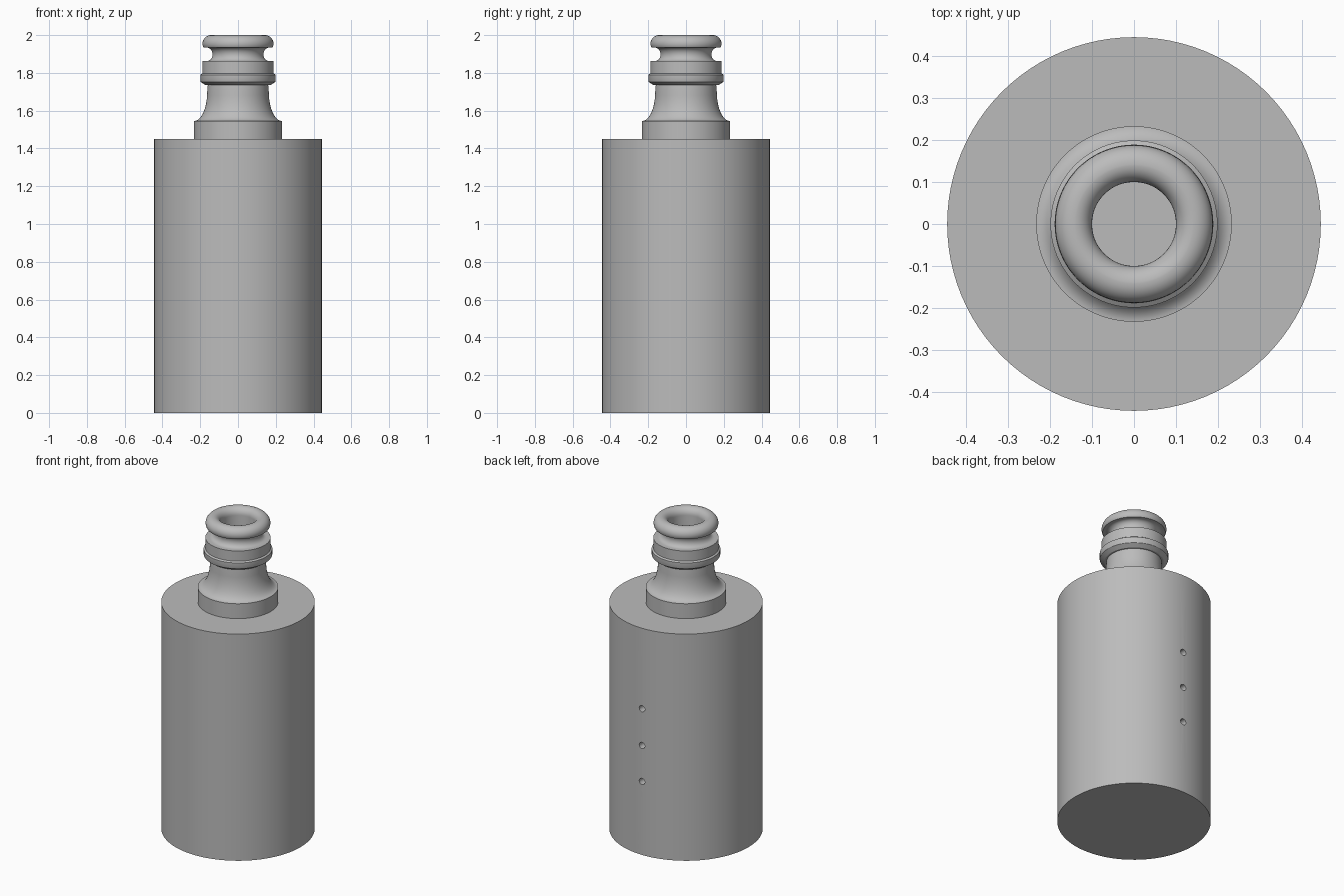
import bpy, bmesh, math

if "Cube" in bpy.data.objects:
    bpy.data.objects.remove(bpy.data.objects["Cube"])

grey = bpy.data.materials.new("plain grey")
grey.diffuse_color = (0.5, 0.5, 0.5, 1)
grey.use_nodes = True
grey.node_tree.nodes["Principled BSDF"].inputs["Base Color"].default_value = grey.diffuse_color


def arc(cx, cz, rx, rz, a0, a1, n=8):
    """Points on an elliptic arc, angles in degrees."""
    pts = []
    for i in range(n + 1):
        a = math.radians(a0 + (a1 - a0) * i / n)
        pts.append((cx + rx * math.cos(a), cz + rz * math.sin(a)))
    return pts


def lathe(name, profile, segments=96):
    """Revolve a (radius, height) profile that starts and ends on the axis."""
    bm = bmesh.new()
    verts = [bm.verts.new((r, 0, z)) for r, z in profile]
    edges = [bm.edges.new(p) for p in zip(verts, verts[1:])]
    bmesh.ops.spin(bm, geom=verts + edges, cent=(0, 0, 0), axis=(0, 0, 1),
                   angle=2 * math.pi, steps=segments)
    bmesh.ops.remove_doubles(bm, verts=bm.verts, dist=1e-5)
    bmesh.ops.recalc_face_normals(bm, faces=bm.faces)
    mesh = bpy.data.meshes.new(name)
    bm.to_mesh(mesh)
    bm.free()
    mesh.materials.append(grey)
    obj = bpy.data.objects.new(name, mesh)
    bpy.context.collection.objects.link(obj)
    return obj


def smooth(obj):
    bpy.ops.object.select_all(action='DESELECT')
    obj.select_set(True)
    bpy.context.view_layer.objects.active = obj
    bpy.ops.object.shade_smooth_by_angle(angle=math.radians(30))


# Main cylinder
body = lathe("body", [(0, 0), (0.445, 0), (0.445, 1.45), (0, 1.45)])

# Three small blind holes in the back
for i, z in enumerate((0.47, 0.70, 0.935)):
    bpy.ops.mesh.primitive_cylinder_add(
        vertices=24, radius=0.02, depth=0.2, location=(0, 0.445, z),
        rotation=(math.pi / 2, 0, 0))
    cutter = bpy.context.object
    cutter.name = f"hole_cutter_{i + 1}"
    cutter.data.materials.append(grey)
    cutter.hide_render = True
    cutter.hide_set(True)
    mod = body.modifiers.new(f"hole_{i + 1}", 'BOOLEAN')
    mod.operation = 'DIFFERENCE'
    mod.solver = 'EXACT'
    mod.object = cutter
smooth(body)

# Hose plug: collar, flared stem, ring, groove, rounded lip and bore
plug = [(0, 1.45), (0.233, 1.45), (0.233, 1.545)]
plug += arc(0.233, 1.70, 0.070, 0.155, 265, 180, 12)   # flared stem
plug += [(0.160, 1.735), (0.172, 1.735), (0.197, 1.752),
         (0.199, 1.757), (0.199, 1.790), (0.189, 1.797),
         (0.189, 1.862), (0.165, 1.862)]
plug += arc(0.165, 1.898, 0.030, 0.036, 270, 90, 12)   # seal groove
plug += [(0.182, 1.934)]
plug += arc(0.142, 1.955, 0.046, 0.045, -20, 90, 10)   # lip outside
plug += arc(0.142, 1.955, 0.042, 0.045, 95, 180, 8)    # lip inside
plug += [(0.100, 1.47), (0, 1.47)]
smooth(lathe("hose_plug", plug))
